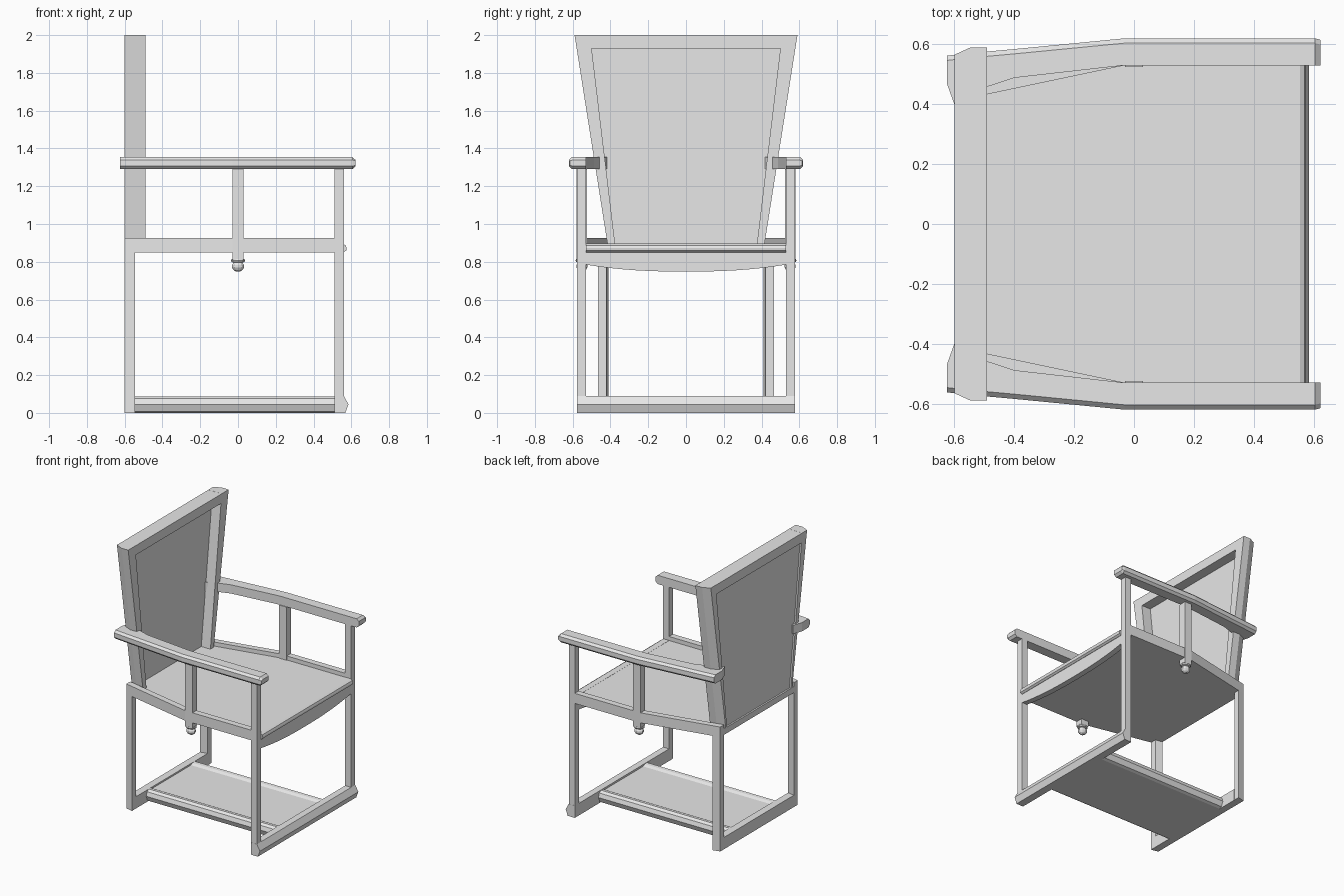
import bpy, bmesh, math

if "Cube" in bpy.data.objects:
    bpy.data.objects.remove(bpy.data.objects["Cube"])

mat = bpy.data.materials.new("plain grey")
mat.diffuse_color = (0.8, 0.8, 0.8, 1)
mat.use_nodes = True
mat.node_tree.nodes["Principled BSDF"].inputs["Base Color"].default_value = mat.diffuse_color


def loft(name, rings, mirror=False):
    """Skin equal-length rings of points, cap both ends, optionally mirror across y."""
    bm = bmesh.new()
    vs = [[bm.verts.new(p) for p in r] for r in rings]
    n = len(rings[0])
    for a, b in zip(vs, vs[1:]):
        for i in range(n):
            j = (i + 1) % n
            bm.faces.new((a[i], a[j], b[j], b[i]))
    bm.faces.new(vs[0])
    bm.faces.new(vs[-1])
    bmesh.ops.recalc_face_normals(bm, faces=bm.faces)
    me = bpy.data.meshes.new(name)
    bm.to_mesh(me)
    bm.free()
    me.materials.append(mat)
    ob = bpy.data.objects.new(name, me)
    bpy.context.collection.objects.link(ob)
    if mirror:
        m = ob.modifiers.new("mirror", 'MIRROR')
        m.use_axis = (False, True, False)
    return ob


def prism(name, pts, axis, lo, hi, mirror=False):
    """Extrude a 2D outline along an axis."""
    put = {'x': lambda p, t: (t, p[0], p[1]),
           'y': lambda p, t: (p[0], t, p[1]),
           'z': lambda p, t: (p[0], p[1], t)}[axis]
    return loft(name, [[put(p, t) for p in pts] for t in (lo, hi)], mirror)


def box(name, x, y, z, mirror=False):
    return prism(name, [(x[0], y[0]), (x[1], y[0]), (x[1], y[1]), (x[0], y[1])],
                 'z', z[0], z[1], mirror)


# Legs: front posts run up to the arms, rear legs follow the splayed sides
box("front_leg", (0.51, 0.56), (0.53, 0.577), (0, 1.29), True)
prism("rear_leg", [(-0.6, 0.41), (-0.545, 0.4216), (-0.545, 0.467), (-0.6, 0.455)],
      'z', 0, 0.85, True)

# Side seat rails, bent in plan
prism("side_rail", [(-0.6, 0.41), (-0.03, 0.53), (0.51, 0.53),
                    (0.51, 0.577), (-0.03, 0.577), (-0.6, 0.455)],
      'z', 0.85, 0.925, True)

# Seat slab with rounded front rail
half = [(0.53, 0.53), (-0.03, 0.53), (-0.6, 0.41)]
prism("seat", half + [(x, -y) for x, y in reversed(half)], 'z', 0.85, 0.895)
prism("seat_front_rail", [(0.51, 0.85), (0.56, 0.85), (0.573, 0.86), (0.575, 0.873),
                          (0.57, 0.887), (0.555, 0.896), (0.51, 0.896)],
      'y', -0.53, 0.53)

# Curved apron under the seat front
arc = []
for i in range(-8, 9):
    y = 0.53 * i / 8
    arc.append((y, 0.748 + 0.037 * (abs(y) / 0.53) ** 2.4))
prism("front_apron", arc + [(0.53, 0.852), (-0.53, 0.852)], 'x', 0.515, 0.558)

# Floor rails and the wide lengthwise stretcher
prism("front_floor_rail", [(0.51, 0), (0.568, 0), (0.585, 0.045), (0.56, 0.09), (0.51, 0.09)],
      'y', -0.578, 0.578)
box("rear_floor_rail", (-0.6, -0.545), (-0.42, 0.42), (0, 0.088))
edge = [(0.265, 0), (0.285, 0.008), (0.3, 0.045), (0.29, 0.075), (0.27, 0.088),
        (0.245, 0.086), (0.225, 0.076)]
prism("stretcher_board", edge + [(-y, z) for y, z in reversed(edge)], 'x', -0.548, 0.512)

# Armrests: bevelled outer edge, bent and widened towards the back
stations = [(-0.625, 0.47, 0.562, 0), (-0.6, 0.4, 0.565, 0), (-0.5, 0.455, 0.575, 0),
            (-0.4, 0.488, 0.584, 0), (-0.03, 0.53, 0.62, 0), (0.605, 0.53, 0.62, 0),
            (0.622, 0.53, 0.615, 0.016)]
rings = []
for x, a, b, s in stations:
    lo, hi = 1.29 + s, 1.355 - s
    k = 0.016 - s * 0.7
    rings.append([(x, a, lo), (x, b - 0.016, lo), (x, b, lo + k),
                  (x, b, hi - k), (x, b - 0.016, hi), (x, a, hi)])
loft("armrest", rings, True)

# Arm supports with turned drop finials
box("arm_support", (-0.03, 0.03), (0.524, 0.58), (0.81, 1.29), True)
prof = [(0.036, 0.815), (0.04, 0.807), (0.036, 0.799), (0.024, 0.795),
        (0.034, 0.782), (0.034, 0.77), (0.025, 0.756), (0.012, 0.748)]
loft("finial", [[(r * math.cos(math.tau * (i + .5) / 10),
                  0.551 + 0.85 * r * math.sin(math.tau * (i + .5) / 10), z)
                 for i in range(10)] for r, z in prof], True)


# Flared back: stiles, top rail and recessed panel
def stile(z, o, i):
    return [(-0.6, i, z), (-0.6, o - 0.025, z), (-0.545, o, z), (-0.49, o, z), (-0.49, i, z)]


loft("back_stile", [stile(0.89, 0.415, 0.375), stile(2, 0.59, 0.508)], True)
box("back_top_rail", (-0.6, -0.49), (-0.51, 0.51), (1.93, 1.9995))
prism("back_panel", [(-0.385, 0.88), (0.385, 0.88), (0.51, 1.935), (-0.51, 1.935)],
      'x', -0.588, -0.565)
